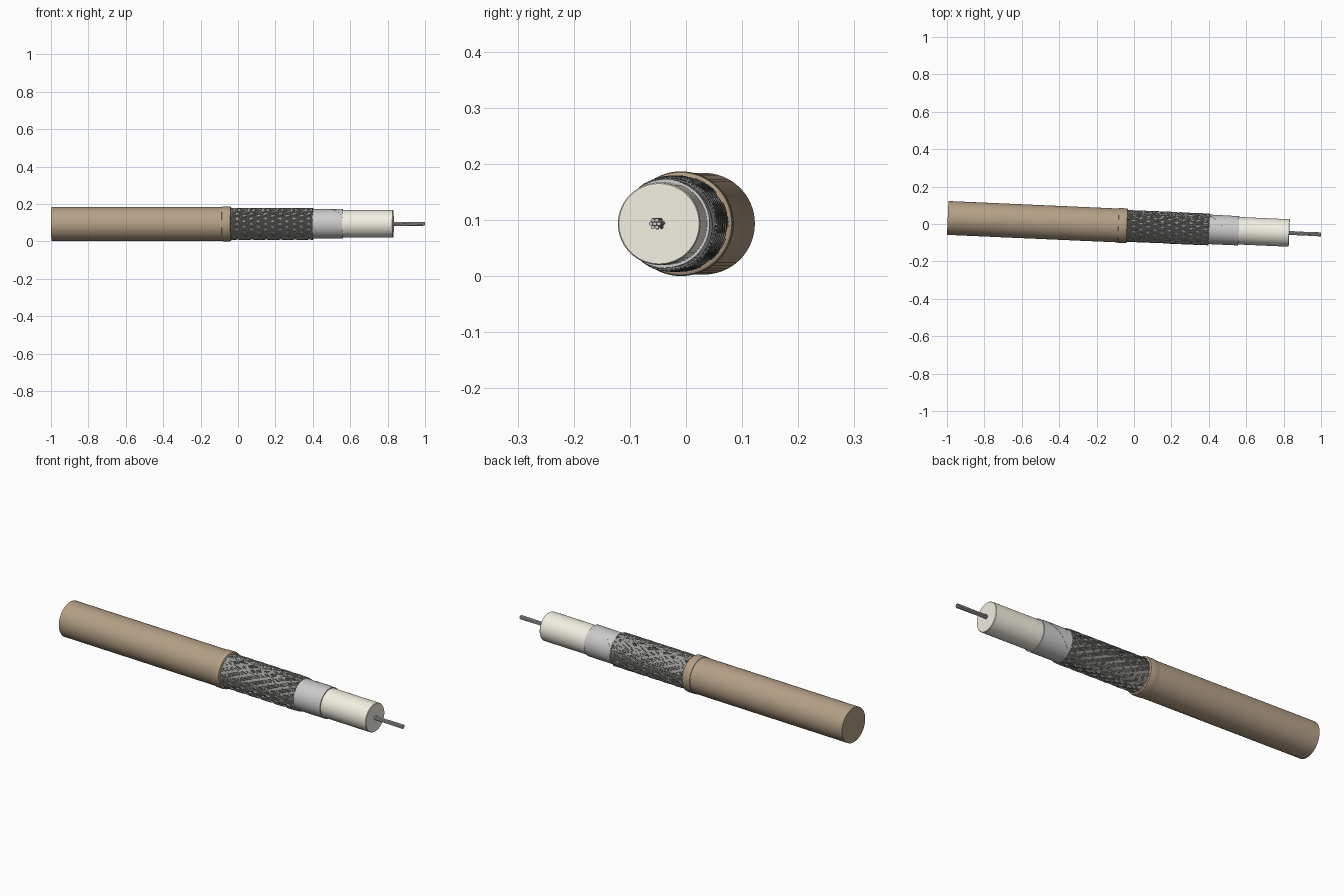
import bpy, math
from mathutils import Matrix, Vector

if "Cube" in bpy.data.objects:
    bpy.data.objects.remove(bpy.data.objects["Cube"])

# Everything is built along local X, then laid at a slight angle
M = Matrix.Translation((0, -0.0115, 0.0935)) @ Matrix.Rotation(-math.radians(2.52), 4, 'Z')


def material(name, rgb):
    m = bpy.data.materials.new(name)
    m.diffuse_color = (*rgb, 1)
    m.use_nodes = True
    m.node_tree.nodes["Principled BSDF"].inputs["Base Color"].default_value = m.diffuse_color
    return m


BROWN = material("brown_rubber", (0.46, 0.35, 0.24))
DARK = material("braid_metal", (0.30, 0.30, 0.28))
FOIL = material("foil", (0.82, 0.82, 0.80))
CREAM = material("cream_foam", (0.90, 0.87, 0.77))


def finish(ob, mat, angle=35):
    ob.matrix_world = M
    if mat:
        ob.data.materials.append(mat)
    bpy.ops.object.select_all(action='DESELECT')
    ob.select_set(True)
    bpy.context.view_layer.objects.active = ob
    if ob.type == 'CURVE':
        bpy.ops.object.convert(target='MESH')
    bpy.ops.object.shade_smooth_by_angle(angle=math.radians(angle))


def add_mesh(name, verts, faces, mat):
    me = bpy.data.meshes.new(name)
    me.from_pydata(verts, [], faces)
    ob = bpy.data.objects.new(name, me)
    bpy.context.collection.objects.link(ob)
    finish(ob, mat)
    return ob


def lathe(name, profile, mat, n=64):
    """Revolve (x, radius) points around X and cap both ends."""
    verts = [ring_point(x, r, 2 * math.pi * j / n) for x, r in profile for j in range(n)]
    faces = [(i * n + j, (i + 1) * n + j, (i + 1) * n + (j + 1) % n, i * n + (j + 1) % n)
             for i in range(len(profile) - 1) for j in range(n)]
    faces.append(list(range(n)))
    faces.append(list(range((len(profile) - 1) * n, len(profile) * n))[::-1])
    return add_mesh(name, verts, faces, mat)


def ring_point(x, r, a):
    return (x, r * math.cos(a), r * math.sin(a))


def wires(name, paths, radius, mat, res):
    cu = bpy.data.curves.new(name, 'CURVE')
    cu.dimensions = '3D'
    cu.bevel_depth = radius
    cu.bevel_resolution = res
    cu.use_fill_caps = True
    for pts in paths:
        sp = cu.splines.new('POLY')
        sp.points.add(len(pts) - 1)
        for p, co in zip(sp.points, pts):
            p.co = (*co, 1)
    ob = bpy.data.objects.new(name, cu)
    bpy.context.collection.objects.link(ob)
    finish(ob, mat, 60)


# Outer jacket and the rounded collar at its cut edge
lathe("jacket", [(-0.997, 0.0905), (-0.04, 0.0905)], BROWN)
lathe("jacket_collar", [(-0.085, 0.089), (-0.083, 0.0923), (-0.078, 0.0932),
                        (-0.045, 0.0932), (-0.038, 0.0915), (-0.035, 0.087)], BROWN)

# Woven shield: dark sleeve plus two opposing sets of triple wires
lathe("shield_sleeve", [(-0.05, 0.0805), (0.40, 0.0805)], DARK)
CARRIERS, STEPS, X0, X1, TURNS = 16, 56, -0.04, 0.402, 0.36
paths = []
for s in (1, -1):
    for c in range(CARRIERS):
        for w in (-1, 0, 1):
            pts = []
            for i in range(STEPS + 1):
                t = i / STEPS
                base = 2 * math.pi * (c / CARRIERS + s * TURNS * t)
                # over-under weave: crossings alternate along each carrier
                phase = 2 * math.pi * TURNS * t * CARRIERS / 2 + c * math.pi * s
                r = 0.0822 + s * 0.0011 * math.cos(phase)
                pts.append(ring_point(X0 + (X1 - X0) * t, r, base + w * 0.085))
            paths.append(pts)
wires("shield_braid", paths, 0.0024, DARK, 0)

# Foil tape with its overlapping spiral wrap
lathe("foil_tape", [(0.39, 0.0785), (0.56, 0.0785)], FOIL)
verts, faces, N = [], [], 72
for i in range(N + 1):
    a = math.radians(-60 + 330 * i / N)
    x = 0.42 + 0.14 * (a - math.radians(35)) / math.radians(110)
    for dx, r in ((0, 0.0782), (0, 0.0795), (0.09, 0.0795), (0.09, 0.0782)):
        verts.append(ring_point(min(0.561, max(0.392, x + dx)), r, a))
for i in range(N):
    faces += [(4 * i + k, 4 * i + k + 1, 4 * i + k + 5, 4 * i + k + 4) for k in range(3)]
add_mesh("foil_overlap", verts, faces, FOIL)

# Foam insulation
lathe("foam_core", [(0.55, 0.0735), (0.8285, 0.0735), (0.831, 0.0715)], CREAM)

# Seven-strand twisted conductor
strands = [[(0.80, 0, 0), (1.0, 0, 0)]]
for k in range(6):
    strands.append([ring_point(0.80 + 0.2 * i / 16, 0.0072,
                               math.radians(60 * k + 60 * i / 16)) for i in range(17)])
wires("conductor_strands", strands, 0.0036, None, 3)
